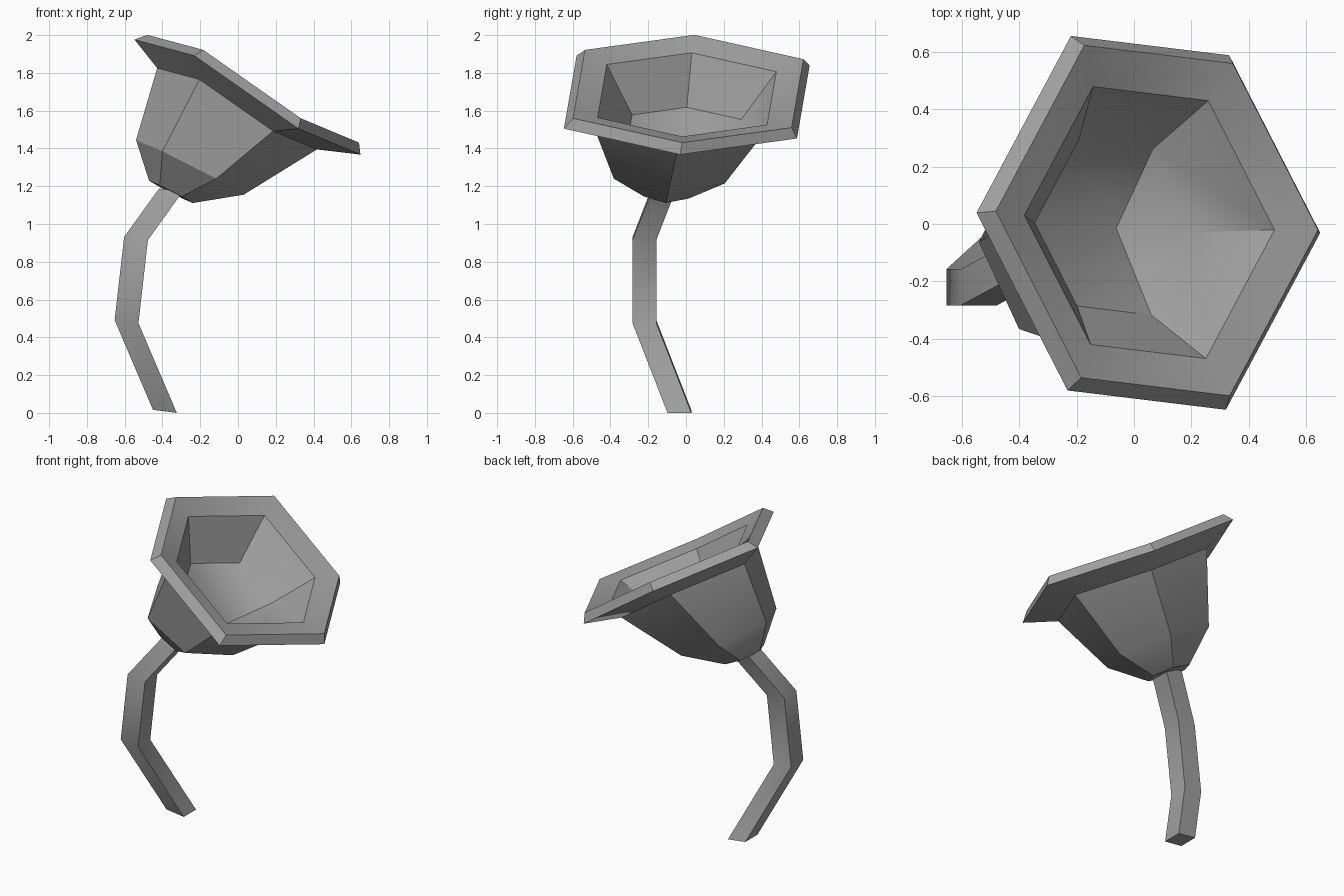
import bpy, bmesh, math
from mathutils import Vector

if "Cube" in bpy.data.objects:
    bpy.data.objects.remove(bpy.data.objects["Cube"])

grey = bpy.data.materials.new("mid grey")
grey.use_nodes = True
COLOUR = (0.35, 0.35, 0.35, 1)
grey.diffuse_color = COLOUR
grey.node_tree.nodes["Principled BSDF"].inputs["Base Color"].default_value = COLOUR


def build(name, rings, end=None, angle=30):
    """Skin a list of point loops; close the start, and fan the end to a point if given."""
    bm = bmesh.new()
    loops = [[bm.verts.new(p) for p in ring] for ring in rings]
    n = len(loops[0])
    for a, b in zip(loops, loops[1:]):
        for i in range(n):
            j = (i + 1) % n
            bm.faces.new((a[i], a[j], b[j], b[i]))
    bm.faces.new(loops[0])
    if end:
        tip = bm.verts.new(end)
        for i in range(n):
            bm.faces.new((loops[-1][i], loops[-1][(i + 1) % n], tip))
    else:
        bm.faces.new(loops[-1])
    bmesh.ops.recalc_face_normals(bm, faces=bm.faces)
    mesh = bpy.data.meshes.new(name)
    bm.to_mesh(mesh)
    bm.free()
    mesh.materials.append(grey)
    obj = bpy.data.objects.new(name, mesh)
    bpy.context.collection.objects.link(obj)
    bpy.ops.object.select_all(action='DESELECT')
    obj.select_set(True)
    bpy.context.view_layer.objects.active = obj
    bpy.ops.object.shade_smooth_by_angle(angle=math.radians(angle))
    return obj


# Tilted axes of the six-sided bowl; the side corners of the upper rings tilt more steeply
U = Vector((0.89, -0.052, -0.453))
U_SIDE = Vector((0.82, -0.10, -0.575))
V = Vector((0.01, 1.06, -0.045))


def hexagon(centre, r, side):
    points = []
    for i in range(6):
        a = math.radians(60 * i)
        axis = U if i % 3 == 0 else side
        points.append(Vector(centre) + r * (math.cos(a) * axis + math.sin(a) * V))
    return points


# Bowl: outside from the base up, over the rim, then down the inside
bowl_rings = [
    ((-0.355, -0.10, 1.17), 0.13, U),           # base
    ((-0.255, -0.08, 1.30), 0.32, U),           # lower wall
    ((-0.005, -0.02, 1.61), 0.475, U_SIDE),     # neck under the flare
    ((0.05, 0.004, 1.672), 0.672, U_SIDE),      # flare edge
    ((0.08, 0.012, 1.716), 0.63, U_SIDE),       # rim top
    ((0.054, 0.005, 1.685), 0.489, U_SIDE),     # inner lip
    ((-0.066, -0.012, 1.475), 0.315, U_SIDE),   # inner shoulder
]
build("flower_bowl", [hexagon(*ring) for ring in bowl_rings], (-0.062, -0.015, 1.31))

# Bent square stem
H = 0.063
stem_path = [(-0.387, -0.035, 0.008), (-0.59, -0.22, 0.483),
             (-0.54, -0.22, 0.923), (-0.355, -0.12, 1.18)]
stem_rings = [[(x + sx * H, y + sy * H, z - sx * 0.008)
               for sx, sy in ((-1, -1), (1, -1), (1, 1), (-1, 1))] for x, y, z in stem_path]
build("stem", stem_rings, angle=40)
